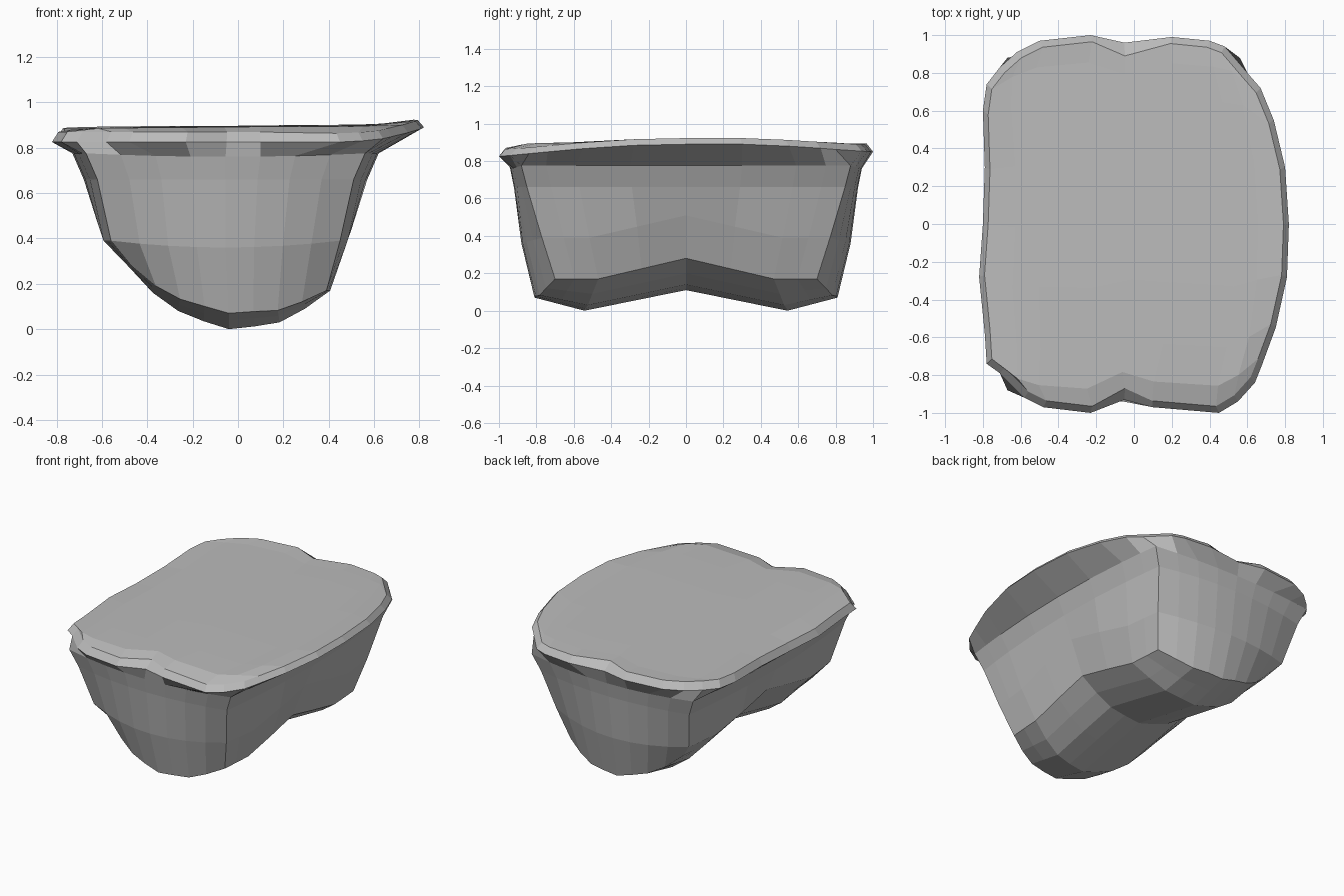
import bpy, bmesh
from mathutils import Vector

if "Cube" in bpy.data.objects:
    bpy.data.objects.remove(bpy.data.objects["Cube"])

N = 8
U = [-1 + i / 4 for i in range(N + 1)]                    # columns across x
V = [-1, -.85, -.67, -.34, 0, .34, .67, .85, 1]           # stations along y

# Rim outline, as four edges that share their corners
FRONT = [(-.71, -.79), (-.58, -.92), (-.48, -.97), (-.23, -1), (-.05, -.93),
         (.1, -.97), (.45, -1), (.55, -.94), (.64, -.84)]
BACK = [(-.71, .83), (-.62, .91), (-.5, .97), (-.23, 1), (-.05, .96),
        (.2, .99), (.4, .97), (.48, .94), (.6, .8)]
LEFT = [FRONT[0], (-.78, -.74), (-.79, -.58), (-.82, -.28), (-.8, 0),
        (-.79, .3), (-.8, .6), (-.78, .74), BACK[0]]
RIGHT = [FRONT[N], (.68, -.74), (.75, -.55), (.81, -.28), (.82, 0),
         (.8, .3), (.74, .55), (.67, .72), BACK[N]]

# Body levels: left x, right x, side bulge, corner y, end bulge
LEVELS = [(-.47, .39, .03, .70, .11),
          (-.56, .45, .06, .77, .11),
          (-.62, .51, .06, .85, .07),
          (-.67, .56, .06, .88, .06)]
KEEL = [.28, .16, .08, .035, 0, .012, .03, .09, .17]      # underside across x


def arch(v):
    return max(0, 1 - abs(v) / .67)


def keel_z(i, j):
    u, v = U[i], V[j]
    end_lift = .07 * (1 - u * u) * max(0, (abs(v) - .67) / .33)
    return KEEL[i] + .11 * arch(v) + end_lift


def body_point(level, i, j):
    xl, xr, bx, cy, by = LEVELS[level]
    u, v = U[i], V[j]
    x = (xl + xr) / 2 + ((xr - xl) / 2 + bx * (1 - v * v)) * u
    y = (cy + by * (1 - u * u)) * v
    z = [keel_z(i, j), .36 + .12 * arch(v) + .03 * u * u, .66,
         .76 + .015 * u * u][level]
    return Vector((x, y, z))


def rim_xy(i, j):
    if j == 0:
        return FRONT[i]
    if j == N:
        return BACK[i]
    return LEFT[j] if i == 0 else RIGHT[j]


def rim_point(i, j):
    x, y = rim_xy(i, j)
    right = max(0, x / .82) * (1 - (y * y))
    return Vector((x, y, .825 + .065 * right + .025 * max(0, y)))


def lip_point(i, j):
    p = rim_point(i, j)
    x, y = p.x * .965, p.y * .965
    if i == 4:                                            # notch at each end
        y = -.87 if j == 0 else .89
    return Vector((x, y, p.z + .045 - .015 * max(0, p.x)))


def top_point(i, j):
    """Blend the four lip edges, then crown the surface."""
    s, t = (U[i] + 1) / 2, (V[j] + 1) / 2
    q = lip_point
    p = (q(0, j).lerp(q(N, j), s) + q(i, 0).lerp(q(i, N), t)
         - q(0, 0).lerp(q(N, 0), s).lerp(q(0, N).lerp(q(N, N), s), t))
    p.z = p.z * .4 + .6 * (.893 + .02 * s - .012 * t)
    return p


# Stone mass: underside grid, ring by ring walls, rim and top grid
bm = bmesh.new()
loop = ([(i, 0) for i in range(N)] + [(N, j) for j in range(N)]
        + [(i, N) for i in range(N, 0, -1)] + [(0, j) for j in range(N, 0, -1)])


def ring(fn):
    return {ij: bm.verts.new(fn(*ij)) for ij in loop}


rings = [ring(lambda i, j, k=k: body_point(k, i, j)) for k in range(4)]
rings += [ring(rim_point), ring(lip_point)]
for low, high in zip(rings, rings[1:]):
    for a, b in zip(loop, loop[1:] + loop[:1]):
        bm.faces.new((low[a], low[b], high[b], high[a]))


def fill(edge, fn):
    g = dict(edge)
    for i in range(1, N):
        for j in range(1, N):
            g[i, j] = bm.verts.new(fn(i, j))
    for i in range(N):
        for j in range(N):
            bm.faces.new((g[i, j], g[i + 1, j], g[i + 1, j + 1], g[i, j + 1]))


fill(rings[0], lambda i, j: body_point(0, i, j))
fill(rings[-1], top_point)
bmesh.ops.recalc_face_normals(bm, faces=bm.faces)

mesh = bpy.data.meshes.new("rock_ledge")
bm.to_mesh(mesh)
bm.free()
rock = bpy.data.objects.new("rock_ledge", mesh)
bpy.context.collection.objects.link(rock)
grey = bpy.data.materials.new("stone_grey")
grey.diffuse_color = (.5, .5, .5, 1)
grey.use_nodes = True
grey.node_tree.nodes["Principled BSDF"].inputs["Base Color"].default_value = grey.diffuse_color
mesh.materials.append(grey)
